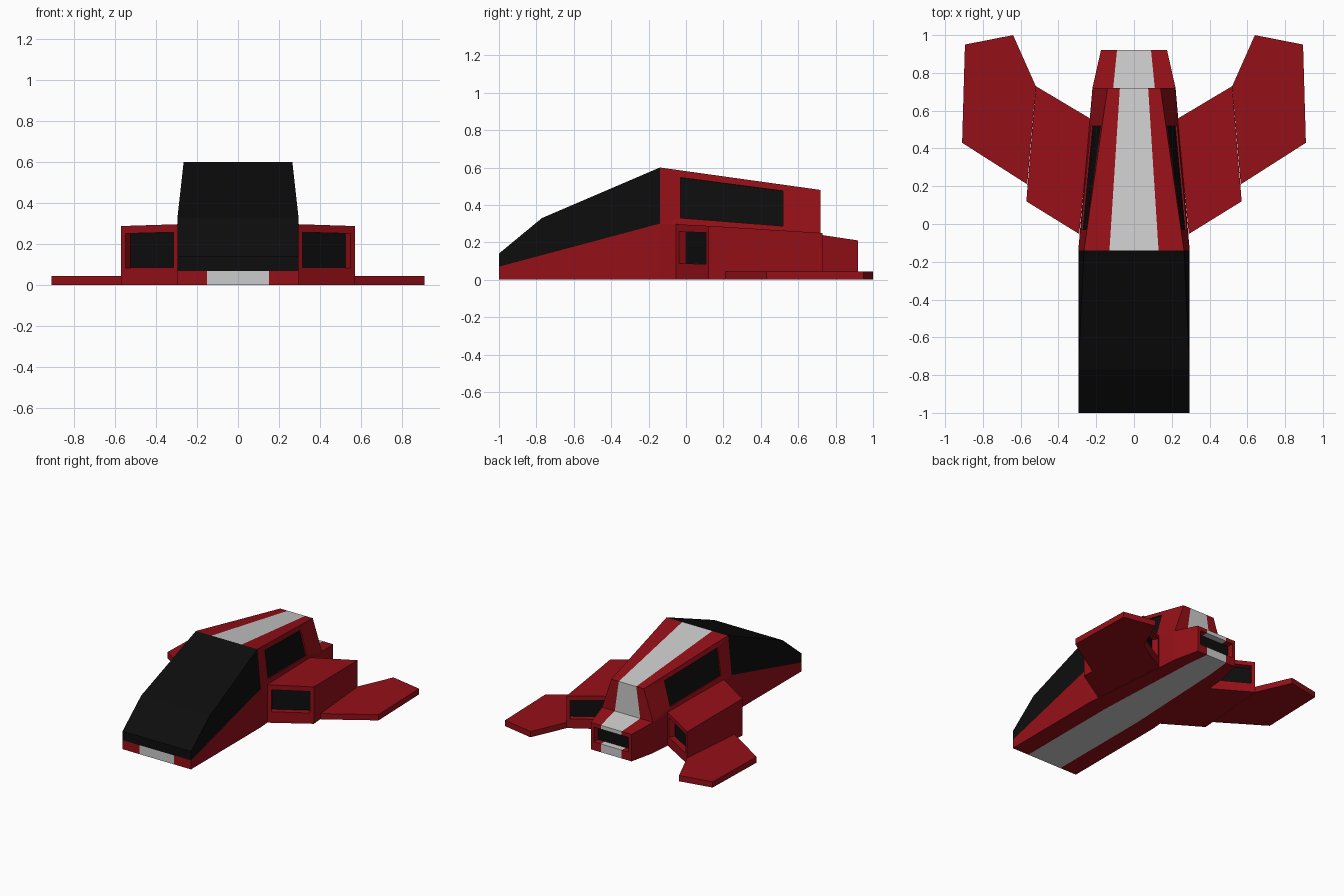
import bpy, bmesh
from mathutils import Vector as V

if "Cube" in bpy.data.objects:
    bpy.data.objects.remove(bpy.data.objects["Cube"])


def material(name, col):
    m = bpy.data.materials.new(name)
    m.diffuse_color = (*col, 1)
    m.use_nodes = True
    m.node_tree.nodes["Principled BSDF"].inputs["Base Color"].default_value = m.diffuse_color
    return m


MATS = [material("red_paint", (0.3, 0.005, 0.009)),
        material("grey_stripe", (0.6, 0.6, 0.6)),
        material("dark_glass", (0.004, 0.004, 0.004))]
RED, GREY, DARK = 0, 1, 2


def build(name, polys):
    """Make one object from (points, material) polygons mirrored across x = 0."""
    bm = bmesh.new()
    for pts, mat in polys:
        for s in (1, -1):
            f = bm.faces.new([bm.verts.new((p[0] * s, p[1], p[2])) for p in pts[::s]])
            f.material_index = mat
    bmesh.ops.remove_doubles(bm, verts=bm.verts, dist=1e-4)
    bmesh.ops.recalc_face_normals(bm, faces=bm.faces)
    me = bpy.data.meshes.new(name)
    bm.to_mesh(me)
    bm.free()
    for m in MATS:
        me.materials.append(m)
    ob = bpy.data.objects.new(name, me)
    bpy.context.collection.objects.link(ob)
    return ob


def recessed(quad, u, v, depth):
    """Panel with a sunken dark window; quad runs anticlockwise seen from outside."""
    a, b, c, d = map(V, quad)
    inward = -(b - a).cross(d - a).normalized() * depth
    hole = [a.lerp(b, s).lerp(d.lerp(c, s), t)
            for s, t in ((u[0], v[0]), (u[1], v[0]), (u[1], v[1]), (u[0], v[1]))]
    deep = [p + inward for p in hole]
    out = [(deep, DARK)]
    o = [a, b, c, d]
    for i in range(4):
        j = (i + 1) % 4
        out.append(([o[i], o[j], hole[j], hole[i]], RED))
        out.append(([hole[i], hole[j], deep[j], deep[i]], RED))
    return out


def striped(y0, z0, w0, s0, y1, z1, w1, s1):
    """Half panel between two level edges, grey in the middle and red outside."""
    return [([(0, y0, z0), (s0, y0, z0), (s1, y1, z1), (0, y1, z1)], GREY),
            ([(s0, y0, z0), (w0, y0, z0), (w1, y1, z1), (s1, y1, z1)], RED)]


# Hull stations: y, half width, stripe half width, shoulder height
ST = [(-1, .295, .15, .07), (-.14, .295, .15, .30),
      (.72, .22, .11, .24), (.92, .175, .09, .21)]
hull = []
for (y0, w0, s0, z0), (y1, w1, s1, z1) in zip(ST, ST[1:]):
    hull += striped(y0, 0, w0, s0, y1, 0, w1, s1)
    hull.append(([(w0, y0, 0), (w1, y1, 0), (w1, y1, z1), (w0, y0, z0)], RED))
# Nose lip, roof, cabin back wall, tail deck
hull += striped(-1, 0, .295, .15, -1, .07, .295, .15)
hull += striped(-.14, .6, .265, .13, .72, .48, .14, .075)
hull += striped(.72, .48, .14, .075, .72, .24, .22, .11)
hull += striped(.72, .24, .22, .11, .92, .21, .175, .09)
# Cabin side with window
hull += recessed([(.295, -.14, .30), (.22, .72, .24), (.14, .72, .48), (.265, -.14, .6)],
                 (.128, .767), (.13, .87), .01)
# Tail end with sunken vent
y, yi, lo, hi, vw = .92, .87, .065, .18, .15
hull += striped(y, 0, .175, .09, y, lo, vw, .09)
hull += striped(y, hi, vw, .09, y, .21, .175, .09)
hull += striped(y, lo, vw, .09, yi, lo, vw, .09)
hull += striped(y, hi, vw, .09, yi, hi, vw, .09)
hull += [([(vw, y, lo), (.175, y, 0), (.175, y, .21), (vw, y, hi)], RED),
         ([(vw, y, lo), (vw, y, hi), (vw, yi, hi), (vw, yi, lo)], RED),
         ([(0, yi, lo), (.09, yi, lo), (vw, yi, lo), (vw, yi, hi),
           (.09, yi, hi), (0, yi, hi)], DARK)]
build("hull", hull)

# Canopy
n0, n1, mid = (.295, -1, .07), (.295, -1, .14), (.295, -.77, .33)
sh, top = (.295, -.14, .30), (.265, -.14, .6)


def centre(p):
    return (0, p[1], p[2])


canopy = [([centre(p), p, q, centre(q)], DARK)
          for p, q in ((n0, n1), (n1, mid), (mid, top))]
canopy += [([n0, sh, mid, n1], DARK), ([sh, top, mid], DARK)]
build("canopy", canopy)

# Engine pods: plan corners with top heights
plan = [(.29, -.053, .297), (.57, .12, .288), (.52, .73, .25), (.23, .557, .26)]
lower = [(x, y, 0.001) for x, y, z in plan]


def side(i):
    j = (i + 1) % 4
    return [lower[i], lower[j], plan[j], plan[i]]


pod = [(plan, RED), (lower, RED), (side(1), RED), (side(3), RED)]
pod += recessed(side(0), (.09, .92), (.29, .87), .045)
pod += recessed(side(2), (.08, .92), (.29, .87), .045)
build("engine_pods", pod)

# Wings
outline = [(.565, .21), (.91, .43), (.895, .95), (.64, 1.0), (.52, .73)]
wing = [([(x, y, z) for x, y in outline], RED) for z in (0, .045)]
for p, q in zip(outline, outline[1:] + outline[:1]):
    wing.append(([(*p, 0), (*q, 0), (*q, .045), (*p, .045)], RED))
build("wings", wing)
